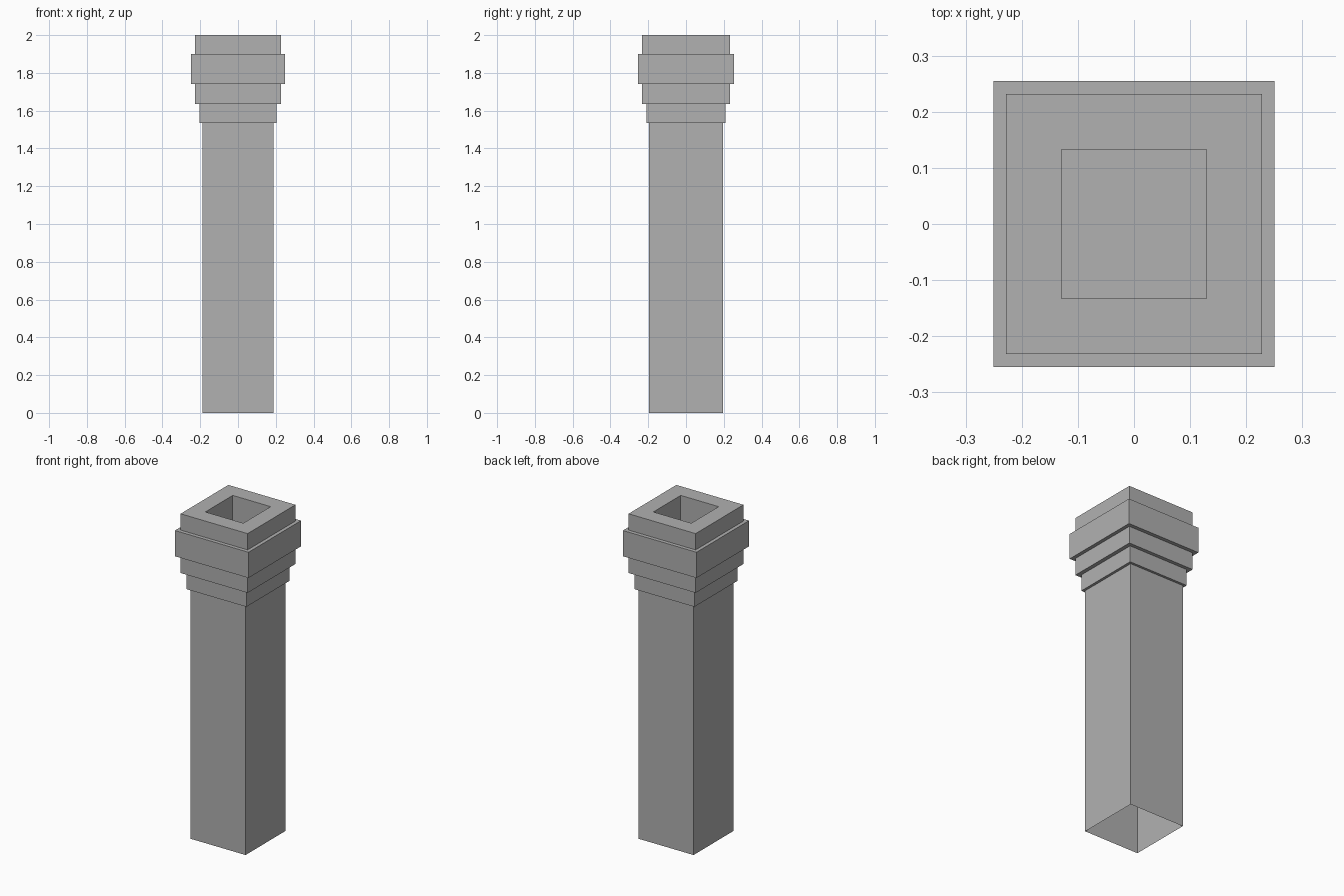
import bpy
import bmesh

cube = bpy.data.objects.get("Cube")
if cube:
    bpy.data.objects.remove(cube, do_unlink=True)

# Single stone colour
stone = bpy.data.materials.new("grey_stone")
stone.use_nodes = True
grey = (0.44, 0.44, 0.44, 1)
stone.diffuse_color = grey
stone.node_tree.nodes["Principled BSDF"].inputs["Base Color"].default_value = grey


def stepped_part(name, sections, close_end=False):
    """Skin a stack of rectangles (half width, half depth, height)."""
    bm = bmesh.new()
    rings = [[bm.verts.new((sx * hx, sy * hy, z))
              for sx, sy in ((-1, -1), (1, -1), (1, 1), (-1, 1))]
             for hx, hy, z in sections]
    for low, high in zip(rings, rings[1:]):
        for i in range(4):
            j = (i + 1) % 4
            bm.faces.new((low[i], low[j], high[j], high[i]))
    if close_end:
        bm.faces.new(rings[-1])
    mesh = bpy.data.meshes.new(name)
    bm.to_mesh(mesh)
    bm.free()
    mesh.materials.append(stone)
    obj = bpy.data.objects.new(name, mesh)
    bpy.context.collection.objects.link(obj)
    return obj


SHAFT = (0.188, 0.195)
LOWER = (0.204, 0.21)
UPPER = (0.228, 0.232)
BAND = (0.25, 0.255)
FLUE = (0.129, 0.133)

# Hollow shaft, open at the bottom
stepped_part("shaft", [(*SHAFT, 0), (*SHAFT, 1.535)])

# Stepped crown with a recessed flue in its top
steps = [(LOWER, 1.535, 1.636), (UPPER, 1.636, 1.742),
         (BAND, 1.742, 1.9), (UPPER, 1.9, 2)]
profile = [(*SHAFT, 1.535)]
for size, bottom, top in steps:
    profile += [(*size, bottom), (*size, top)]
profile += [(*FLUE, 2), (*FLUE, 1.6)]
stepped_part("crown", profile, close_end=True)
